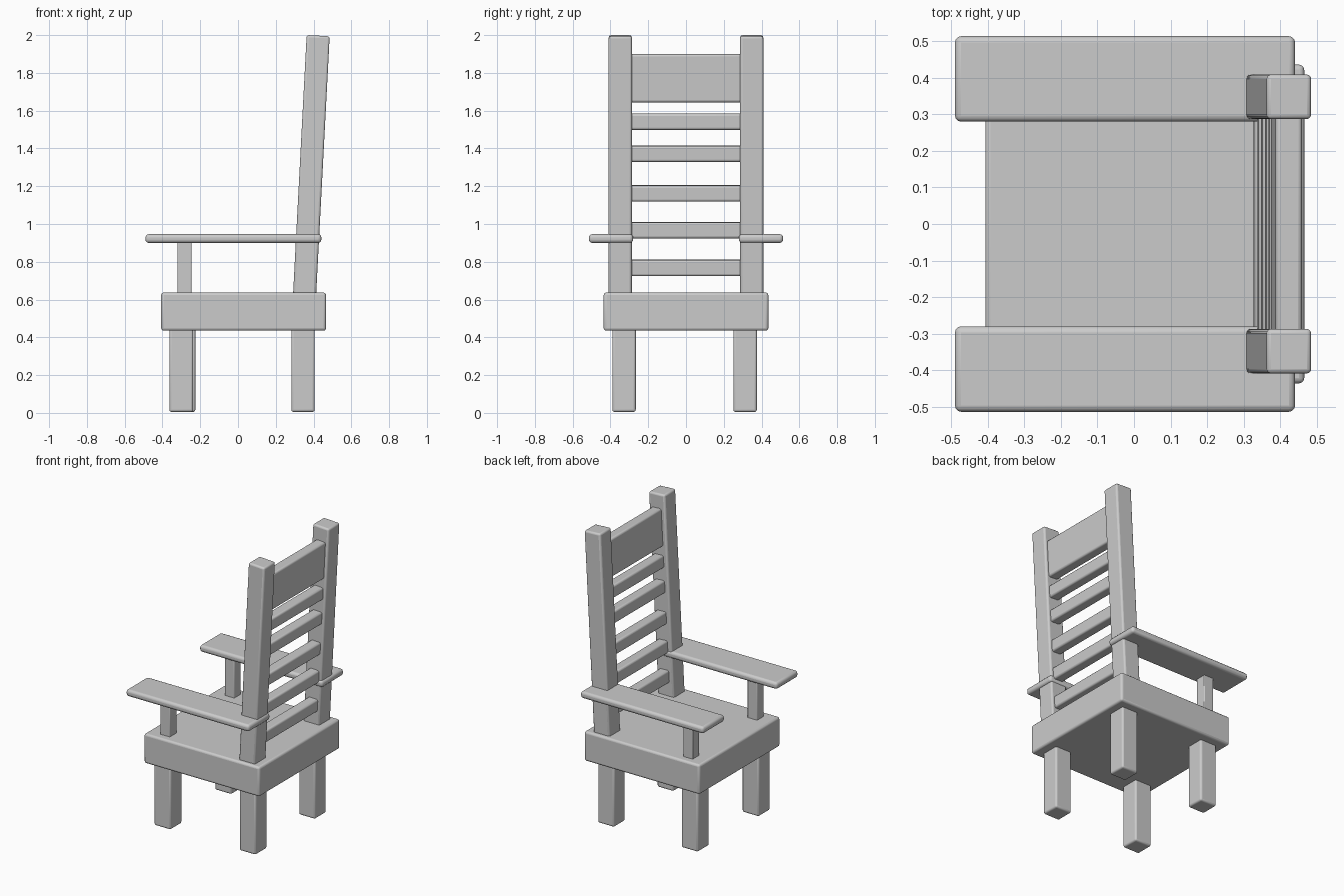
import bpy
from math import radians, tan, cos

if "Cube" in bpy.data.objects:
    bpy.data.objects.remove(bpy.data.objects["Cube"])

TILT = radians(3.0)


def box(name, x, y, z, bevel=0.012, tilt=0.0):
    """Rounded box from (min, max) ranges, optionally leaned back about y."""
    centre = [(a + b) / 2 for a, b in (x, y, z)]
    bpy.ops.mesh.primitive_cube_add(size=1, location=centre)
    ob = bpy.context.object
    ob.name = name
    ob.scale = [b - a for a, b in (x, y, z)]
    bpy.ops.object.transform_apply(location=False, rotation=False, scale=True)
    ob.rotation_euler.y = tilt
    mod = ob.modifiers.new("rounded edges", 'BEVEL')
    mod.width = bevel
    mod.segments = 3
    bpy.ops.object.shade_smooth_by_angle(angle=radians(35))
    return ob


def back_x(z):
    """Centre line of the leaning back at height z."""
    return 0.353 + (z - 0.635) * tan(TILT)


# Seat block
box("seat", (-0.407, 0.466), (-0.436, 0.436), (0.435, 0.637), 0.014)

# Four legs
for side, yc in (("right", -0.328), ("left", 0.313)):
    fx = -0.300 if side == "right" else -0.289
    box(f"front_leg_{side}", (fx - 0.063, fx + 0.063), (yc - 0.062, yc + 0.062), (0.005, 0.46))
    box(f"back_leg_{side}", (0.282, 0.406), (yc - 0.062, yc + 0.062), (0.005, 0.46))

for side, s in (("right", -1), ("left", 1)):
    # Leaning back post
    lo, hi = 0.56, 1.997
    xc, yc = back_x((lo + hi) / 2), s * 0.348
    half = (hi - lo) / 2 / cos(TILT)
    zc = (lo + hi) / 2
    box(f"back_post_{side}", (xc - 0.061, xc + 0.061), (yc - 0.061, yc + 0.061),
        (zc - half, zc + half), 0.012, TILT)
    # Armrest and its support
    ya = s * 0.397
    box(f"armrest_{side}", (-0.49, 0.441), (ya - 0.117, ya + 0.117), (0.9, 0.946), 0.017)
    box(f"arm_support_{side}", (-0.32, -0.246), (s * 0.348 - 0.037, s * 0.348 + 0.037),
        (0.62, 0.915), 0.006)

# Back slats and wide top rail
slats = [(0.725, 0.81), (0.925, 1.01), (1.12, 1.205), (1.33, 1.415), (1.5, 1.585), (1.645, 1.9)]
for i, z in enumerate(slats):
    xc = back_x(sum(z) / 2) + 0.005
    name = "top_rail" if i == 5 else f"back_slat_{i + 1}"
    box(name, (xc - 0.036, xc + 0.036), (-0.31, 0.31), z, 0.012, TILT)
